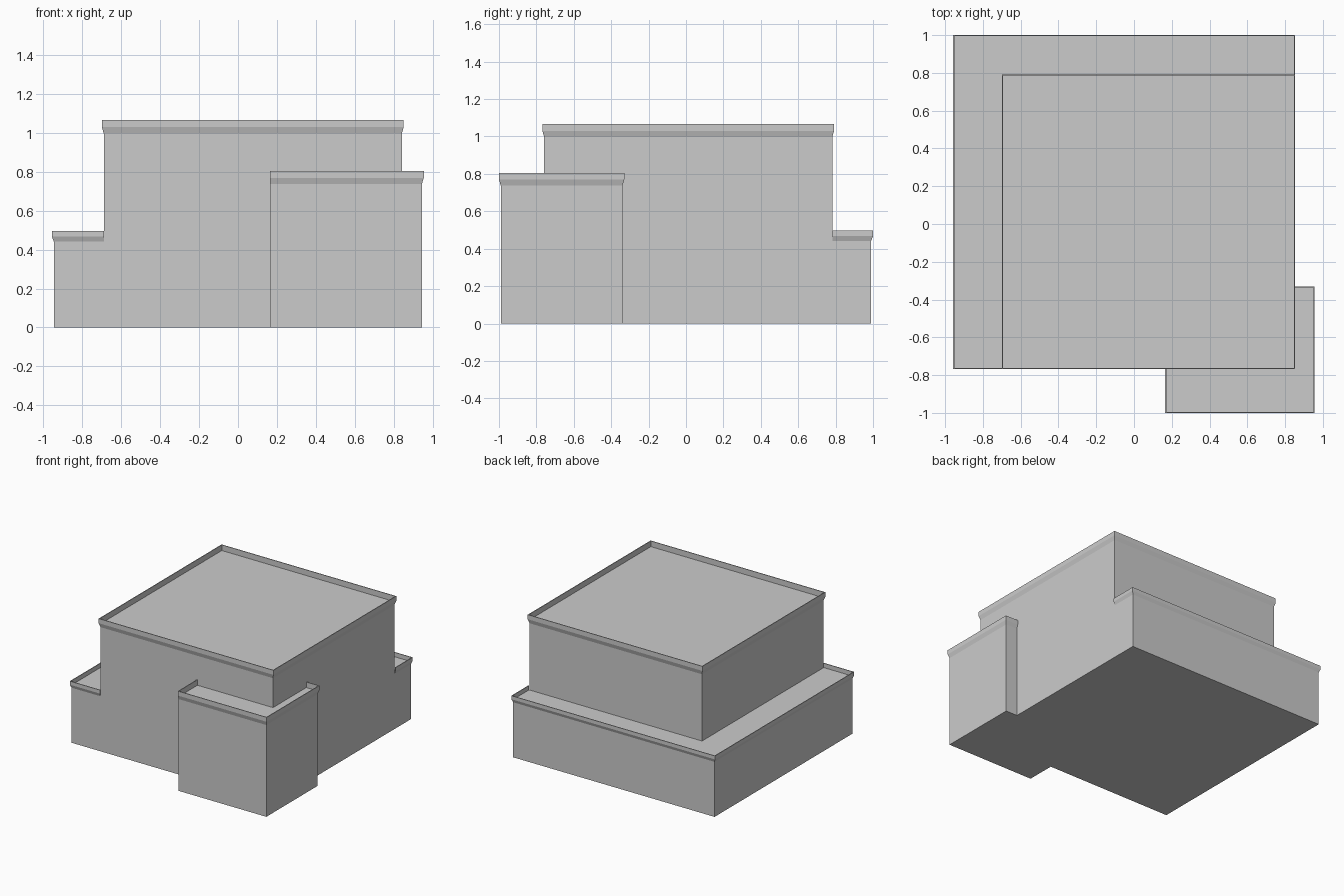
import bpy, bmesh
from mathutils import Vector

if "Cube" in bpy.data.objects:
    bpy.data.objects.remove(bpy.data.objects["Cube"])

LIP, RIM = 0.01, 0.006      # cornice overhang, parapet thickness


def block(name, path, top, band, closed=False, corner=None, flush=()):
    """Sweep a wall + cornice + parapet profile along a counter-clockwise path of
    axis-aligned walls. 'corner' closes an open path; 'flush' walls get no lip."""
    pts = [Vector(p) for p in path]
    n = len(pts)
    m = n if closed else n - 1
    normals = []
    for i in range(m):
        d = (pts[(i + 1) % n] - pts[i]).normalized()
        normals.append(Vector((d.y, -d.x)))

    def shifted(i, lip, thick):
        edges = [(i - 1) % n, i] if closed else [e for e in (i - 1, i) if 0 <= e < m]
        p = pts[i].copy()
        for e in edges:
            p += normals[e] * ((0 if e in flush else lip) - thick)
        return p

    # profile: overhang, inward thickness, height
    profile = [(0, 0, 0), (0, 0, top - 2 * band), (LIP, 0, top - 1.05 * band),
               (LIP, 0, top), (LIP, RIM, top), (LIP, RIM, top - 1.3 * band)]
    bm = bmesh.new()
    rings = [[bm.verts.new((*shifted(i, l, t), z)) for i in range(n)]
             for l, t, z in profile]
    for a, b in zip(rings, rings[1:]):
        for i in range(m):
            j = (i + 1) % n
            bm.faces.new((a[i], a[j], b[j], b[i]))

    # roof and floor
    roof, floor = list(rings[-1]), list(rings[0])
    if corner:
        roof.append(bm.verts.new((*corner, profile[-1][2])))
        floor.append(bm.verts.new((*corner, 0)))
    bm.faces.new(roof)
    bm.faces.new(floor[::-1])

    # cornice ends on open paths
    if not closed:
        bm.faces.new([r[0] for r in rings[1:]])
        bm.faces.new([r[-1] for r in reversed(rings[1:])])

    me = bpy.data.meshes.new(name)
    bm.to_mesh(me)
    bm.free()
    bpy.context.collection.objects.link(bpy.data.objects.new(name, me))


X0, X1, Y0, Y1 = -0.69, 0.842, -0.758, 0.782

# tall central block
block("main_block", [(X0, Y0), (X1, Y0), (X1, Y1), (X0, Y1)], 1.067, 0.035, closed=True)

# low wing wrapping the back and left
block("low_wing", [(X1, Y1), (X1, 0.99), (-0.947, 0.99), (-0.947, Y0), (X0, Y0)],
      0.496, 0.027, corner=(X0, Y1))

# projecting front right corner
block("corner_wing", [(0.165, Y0), (0.165, -0.99), (0.945, -0.99), (0.945, -0.34), (X1, -0.34)],
      0.805, 0.034, corner=(X1, Y0), flush=(0,))
